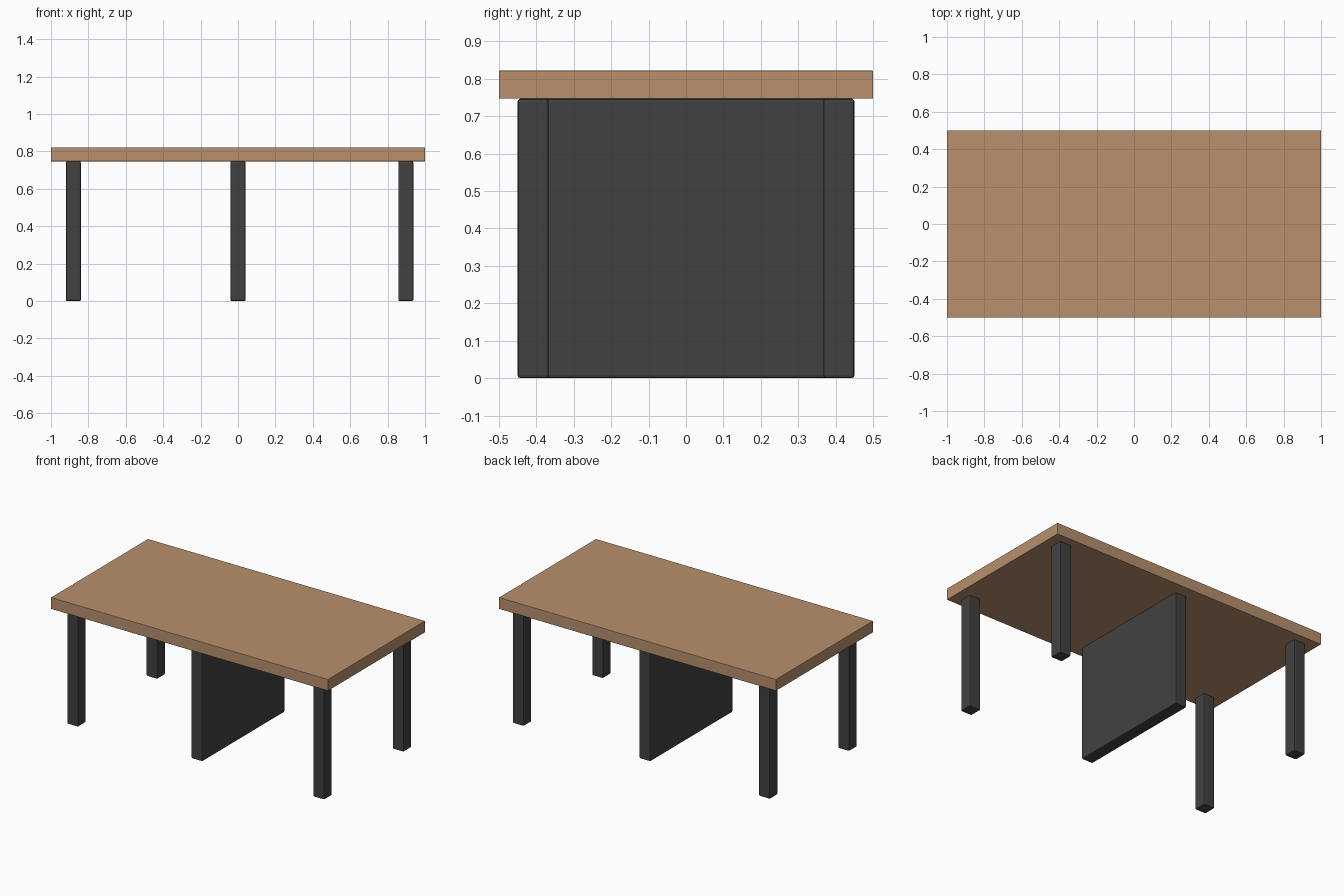
import bpy
import bmesh

if "Cube" in bpy.data.objects:
    bpy.data.objects.remove(bpy.data.objects["Cube"])


def material(name, rgb):
    mat = bpy.data.materials.new(name)
    mat.diffuse_color = (*rgb, 1)
    mat.use_nodes = True
    mat.node_tree.nodes["Principled BSDF"].inputs["Base Color"].default_value = mat.diffuse_color
    return mat


wood = material("warm wood", (0.48, 0.28, 0.155))
dark = material("charcoal", (0.053, 0.053, 0.053))


def box(name, x, y, z, mat, bevel):
    """Box spanning the given (min, max) ranges, with a small chamfer."""
    bm = bmesh.new()
    bmesh.ops.create_cube(bm, size=1)
    for v in bm.verts:
        for i, (lo, hi) in enumerate((x, y, z)):
            v.co[i] = lo if v.co[i] < 0 else hi
    bmesh.ops.bevel(bm, geom=bm.edges[:], offset=bevel, segments=2,
                    profile=0.5, affect='EDGES')
    mesh = bpy.data.meshes.new(name)
    bm.to_mesh(mesh)
    bm.free()
    mesh.materials.append(mat)
    obj = bpy.data.objects.new(name, mesh)
    bpy.context.collection.objects.link(obj)


LEG_TOP = 0.747

# Tabletop slab
box("tabletop", (-1, 1), (-0.5, 0.5), (LEG_TOP, 0.822), wood, 0.002)

# Four corner legs, the right pair set slightly closer to the edge
for side, x in (("left", (-0.92, -0.84)), ("right", (0.857, 0.937))):
    for end, y in (("front", (-0.45, -0.367)), ("back", (0.367, 0.45))):
        box(f"{end}_{side}_leg", x, y, (0, LEG_TOP), dark, 0.007)

# Central support panel
box("centre_panel", (-0.04, 0.04), (-0.425, 0.425), (0, LEG_TOP), dark, 0.007)
